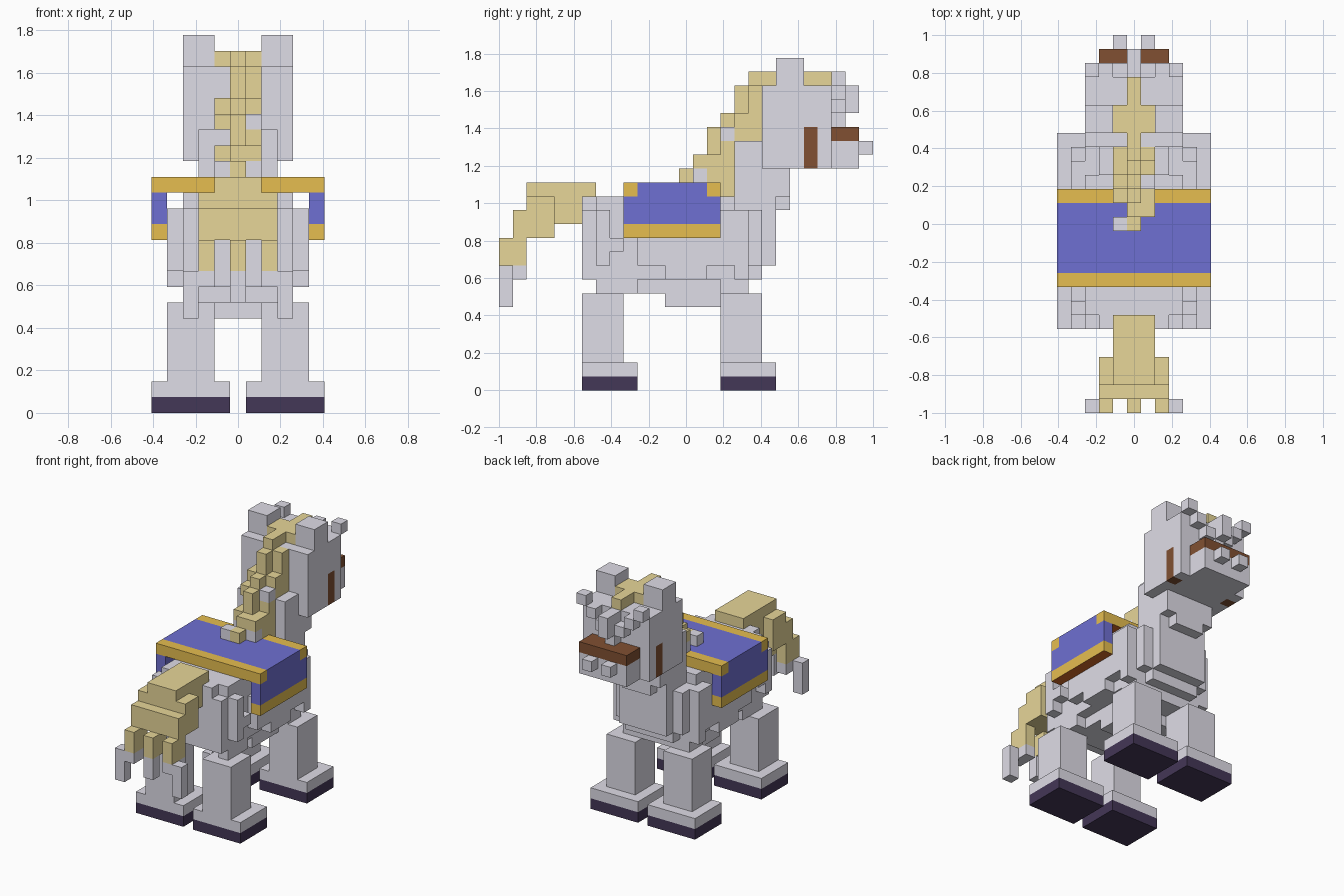
import bpy
import bmesh
from mathutils import Vector

cube = bpy.data.objects.get("Cube")
if cube:
    bpy.data.objects.remove(cube, do_unlink=True)

UNIT = 2 / 27  # edge length of one block


def linear(channel):
    value = channel / 255
    return value / 12.92 if value < 0.04045 else ((value + 0.055) / 1.055) ** 2.4


def material(name, red, green, blue):
    colour = (linear(red), linear(green), linear(blue), 1)
    mat = bpy.data.materials.new(name)
    mat.use_nodes = True
    mat.diffuse_color = colour
    shader = mat.node_tree.nodes["Principled BSDF"]
    shader.inputs["Base Color"].default_value = colour
    shader.inputs["Roughness"].default_value = 0.9
    return mat


grey = material("pale grey coat", 223, 221, 231)
sand = material("sand hair", 231, 214, 152)
gold = material("gold trim", 230, 190, 80)
blue = material("blue cloth", 111, 112, 210)
leather = material("brown leather", 129, 80, 50)
lining = material("rust lining", 215, 108, 40)
purple = material("dark purple hoof", 68, 55, 87)


def centre(columns, y, z):
    """Box spanning the given number of columns either side of the middle one."""
    return [((-columns - 0.5, columns + 0.5), y, z)]


def at(column, y, z):
    """Box one column wide."""
    return [((column - 0.5, column + 0.5), y, z)]


def pair(first, last, y, z):
    """Mirrored boxes from the first to the last column."""
    low, high = first - 0.5, last + 0.5
    return [((low, high), y, z), ((-high, -low), y, z)]


def build(name, mat, *groups, underside=None):
    """Make one object from groups of block-aligned boxes."""
    bm = bmesh.new()
    for xs, ys, zs in sum(groups, []):
        lo = Vector((xs[0], ys[0] - 13.5, zs[0])) * UNIT
        hi = Vector((xs[1], ys[1] - 13.5, zs[1])) * UNIT
        made = bmesh.ops.create_cube(bm, size=1)["verts"]
        for v in made:
            v.co = (lo + hi) / 2 + v.co * (hi - lo)
    mesh = bpy.data.meshes.new(name)
    mesh.materials.append(mat)
    bm.normal_update()
    if underside:
        mesh.materials.append(underside)
        for face in bm.faces:
            face.material_index = int(face.normal.z < -0.5)
    bm.to_mesh(mesh)
    bm.free()
    obj = bpy.data.objects.new(name, mesh)
    bpy.context.collection.objects.link(obj)
    return obj


# Legs and hooves
for label, start in (("back", 6), ("front", 16)):
    leg, foot = (start, start + 3), (start, start + 4)
    build(label + "_hooves", purple, pair(1, 5, foot, (0, 1)))
    build(label + "_legs", grey,
          pair(1, 5, foot, (1, 2)),
          pair(2, 4, leg, (2, 7)))

# Barrel, belly, haunches and chest
build("body", grey,
      centre(3, (7, 18), (8, 13)),
      centre(3, (7, 17), (13, 14)),
      centre(2, (6, 7), (8, 14)),
      centre(2, (8, 18), (7, 8)),
      centre(2, (12, 16), (6, 7)))
build("haunches", grey,
      pair(3, 3, (6, 8), (8, 13)),
      pair(4, 4, (7, 8), (9, 13)),
      pair(3, 3, (7, 10), (7, 8)),
      pair(4, 4, (8, 9), (10, 11)))
build("flanks", grey,
      pair(4, 4, (10, 16), (9, 12)),
      pair(4, 4, (12, 15), (8, 9)))
build("shoulders", grey,
      pair(4, 4, (16, 18), (9, 13)),
      pair(4, 4, (17, 18), (8, 9)),
      pair(3, 3, (16, 18), (7, 8)),
      pair(3, 3, (18, 19), (9, 13)))
build("chest", grey,
      centre(2, (18, 19), (8, 14)),
      centre(2, (19, 20), (9, 13)))

# Neck
build("neck", grey,
      centre(2, (17, 20), (13, 18)),
      centre(1, (19, 21), (13, 16)),
      pair(2, 2, (20, 21), (14, 16)))

# Head, muzzle and ears
build("head", grey,
      centre(3, (19, 22), (16, 22)),
      centre(2, (22, 23), (16, 22)),
      pair(3, 3, (22, 23), (19, 22)),
      centre(3, (23, 24), (16, 22)))
build("muzzle", grey, centre(2, (24, 26), (16, 18)))
build("nostrils", grey, pair(1, 1, (26, 27), (17, 18)))
build("ears", grey, pair(2, 3, (20, 22), (22, 24)))
build("brow_tufts", grey, pair(3, 3, (24, 25), (22, 23)))
build("forelock", grey,
      centre(0, (24, 26), (20, 22)),
      centre(0, (24, 25), (19, 20)),
      pair(1, 1, (24, 25), (20, 21)),
      pair(2, 2, (24, 25), (21, 22)))

# Bridle
build("noseband", leather, centre(2, (24, 26), (18, 19)))
build("cheek_straps", leather, pair(3, 3, (22, 23), (16, 19)))

# Mane: a stepped ridge along the neck with alternating tufts
ridge = [(13, 15, 16), (14, 16, 17), (15, 17, 19), (16, 19, 20), (17, 20, 22)]
build("mane_ridge", sand,
      *[centre(0, (y, 19), (low, high)) for y, low, high in ridge],
      centre(0, (18, 24), (22, 23)))
build("mane_tufts", sand,
      centre(1, (20, 22), (22, 23)),
      centre(1, (16, 17), (14, 15)),
      at(1, (14, 17), (16, 17)),
      at(-1, (15, 17), (16, 17)),
      at(1, (15, 17), (15, 16)),
      at(1, (16, 17), (17, 18)),
      at(-1, (16, 19), (18, 19)),
      at(1, (17, 19), (18, 19)),
      pair(1, 1, (17, 19), (19, 20)),
      at(1, (18, 19), (20, 22)))
build("mane_grey_tufts", grey,
      at(-1, (13, 14), (15, 16)),
      at(1, (14, 15), (15, 16)),
      at(-1, (15, 16), (15, 16)),
      at(1, (16, 17), (18, 19)))

# Saddle cloth with gold trim
build("cloth", blue,
      centre(5, (10, 15), (14, 15)),
      pair(5, 5, (9, 16), (12, 14)),
      underside=lining)
build("cloth_trim", gold,
      centre(5, (9, 10), (14, 15)),
      centre(5, (15, 16), (14, 15)),
      pair(5, 5, (9, 16), (11, 12)),
      underside=lining)

# Tail with hanging strands
build("tail", sand,
      centre(1, (2, 7), (14, 15)),
      centre(1, (4, 6), (12, 14)),
      centre(2, (2, 4), (11, 14)),
      centre(2, (1, 2), (11, 13)),
      centre(0, (0, 2), (9, 11)),
      pair(2, 2, (0, 2), (9, 11)))
build("tail_tips", grey,
      centre(0, (0, 1), (7, 9)),
      pair(2, 2, (1, 2), (8, 9)),
      pair(2, 2, (0, 1), (8, 9)),
      pair(3, 3, (0, 1), (6, 9)))
